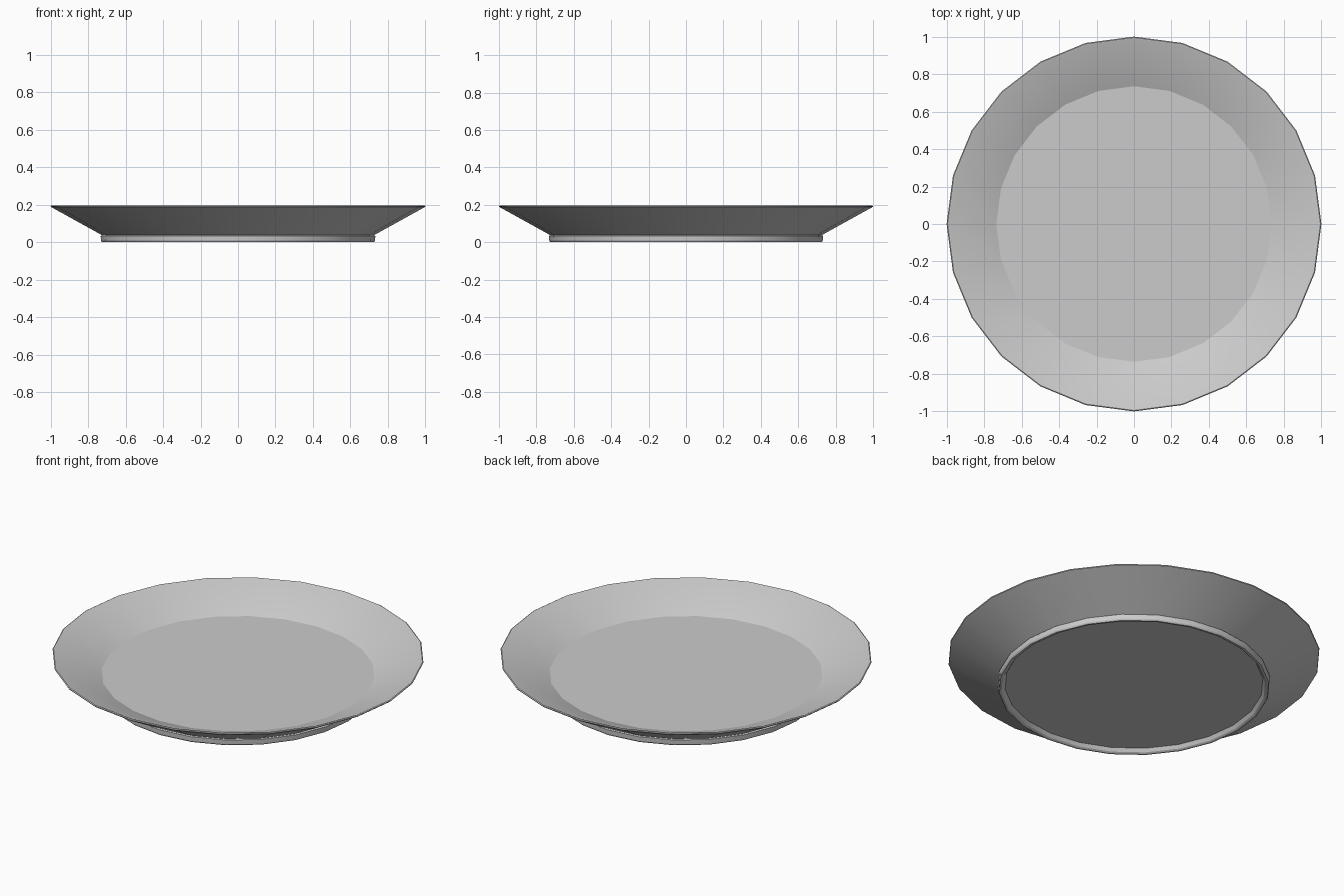
import bpy, bmesh, math

if "Cube" in bpy.data.objects:
    bpy.data.objects.remove(bpy.data.objects["Cube"])

SIDES = 24

# Plate cross-section (radius, height): underside, foot ring, outer wall, rim, inner wall, floor
PROFILE = [
    (0.695, 0.024), (0.707, 0.005), (0.715, 0.0), (0.726, 0.0), (0.731, 0.008),
    (0.733, 0.034), (0.725, 0.037), (0.998, 0.188), (1.0, 0.193), (0.995, 0.196),
    (0.985, 0.194), (0.735, 0.087),
]


def lathe(name, profile, sides):
    bm = bmesh.new()
    rings = []
    for r, z in profile:
        rings.append([bm.verts.new((r * math.cos(a), r * math.sin(a), z))
                      for a in (2 * math.pi * i / sides for i in range(sides))])
    for low, high in zip(rings, rings[1:]):
        for i in range(sides):
            j = (i + 1) % sides
            bm.faces.new((low[i], low[j], high[j], high[i]))
    # flat discs closing the underside and the eating surface
    bm.faces.new(rings[0][::-1])
    bm.faces.new(rings[-1])
    bmesh.ops.recalc_face_normals(bm, faces=bm.faces)
    mesh = bpy.data.meshes.new(name)
    bm.to_mesh(mesh)
    bm.free()
    obj = bpy.data.objects.new(name, mesh)
    bpy.context.collection.objects.link(obj)
    return obj


# Plate, smooth around the circle with crisp floor and foot edges
plate = lathe("plate", PROFILE, SIDES)
bpy.context.view_layer.objects.active = plate
plate.select_set(True)
bpy.ops.object.shade_smooth_by_angle(angle=math.radians(20))
